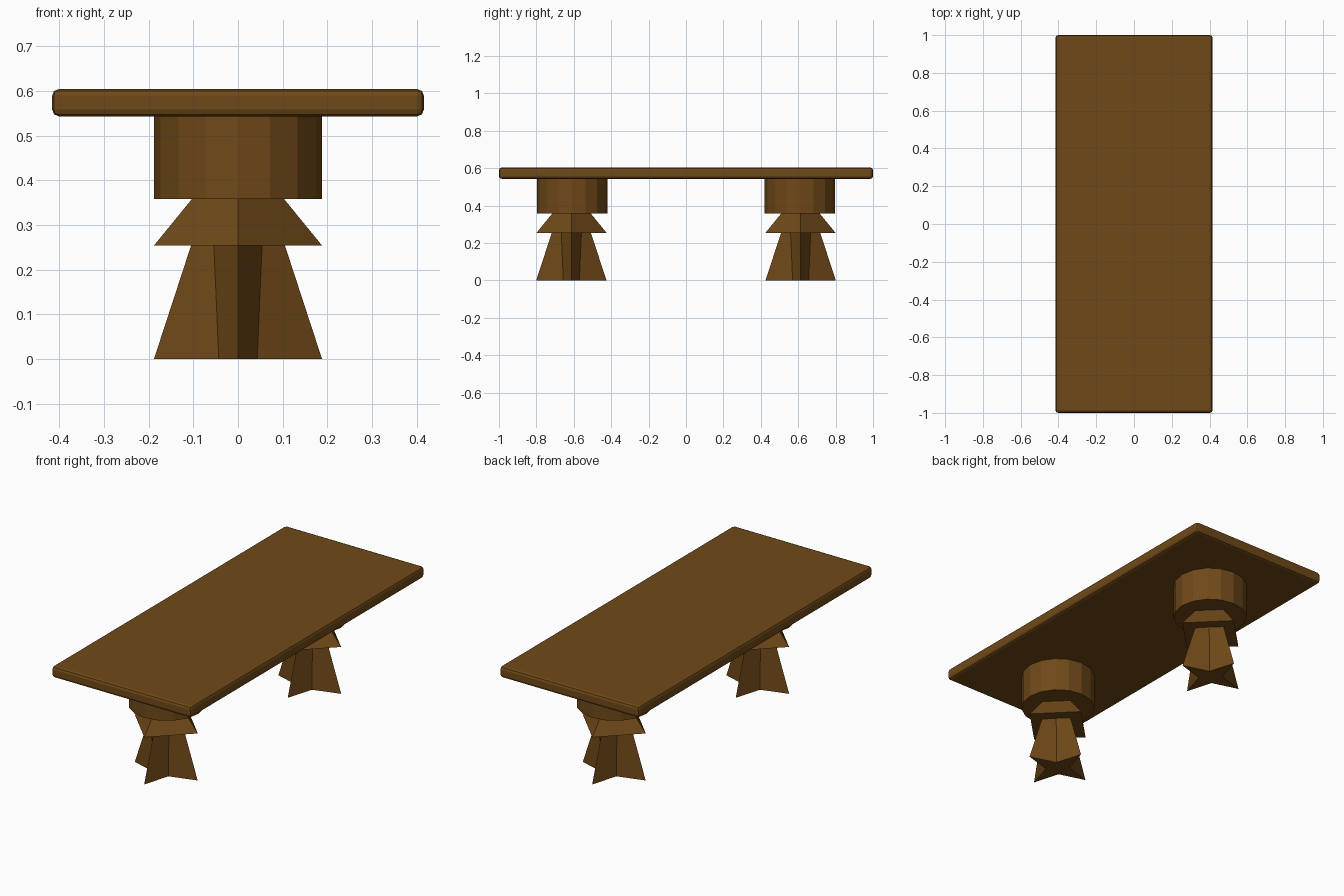
import bpy, bmesh
from math import cos, sin, pi, sqrt

if "Cube" in bpy.data.objects:
    bpy.data.objects.remove(bpy.data.objects["Cube"])

wood = bpy.data.materials.new("dark_wood")
wood.diffuse_color = (0.16, 0.066, 0.009, 1)
wood.use_nodes = True
wood.node_tree.nodes["Principled BSDF"].inputs["Base Color"].default_value = wood.diffuse_color


def ring(outer, n, inner=None):
    """Points around z; odd points use the inner radius for a star outline."""
    return [((inner if inner and i % 2 else outer) * cos(2 * pi * i / n),
             (inner if inner and i % 2 else outer) * sin(2 * pi * i / n)) for i in range(n)]


def loft(name, low, high, z0, z1, y):
    """Closed solid between two outlines with the same number of points."""
    bm = bmesh.new()
    a = [bm.verts.new((px, py, z0)) for px, py in low]
    b = [bm.verts.new((px, py, z1)) for px, py in high]
    n = len(a)
    bm.faces.new(a[::-1])
    bm.faces.new(b)
    for i in range(n):
        j = (i + 1) % n
        bm.faces.new((a[i], a[j], b[j], b[i]))
    me = bpy.data.meshes.new(name)
    bm.to_mesh(me)
    bm.free()
    ob = bpy.data.objects.new(name, me)
    ob.location.y = y
    me.materials.append(wood)
    bpy.context.collection.objects.link(ob)
    return ob


# Table top: slab with rounded edges
bpy.ops.mesh.primitive_cube_add(size=1, location=(0, 0, 0.5735))
top = bpy.context.object
top.name = "table_top"
top.scale = (0.832, 2.0, 0.061)
bpy.ops.object.transform_apply(location=False, rotation=False, scale=True)
bev = top.modifiers.new("rounded_edges", 'BEVEL')
bev.width = 0.015
bev.segments = 2
top.data.materials.append(wood)

# Two pedestals: drum, flared collar, four-pointed foot
for side, s in (("front", -1), ("back", 1)):
    loft(side + "_drum", ring(0.188, 16), ring(0.188, 16), 0.358, 0.545, s * 0.609)
    loft(side + "_collar", ring(0.188, 4), ring(0.103, 4), 0.254, 0.358, s * 0.612)
    loft(side + "_foot", ring(0.188, 8, 0.043 * sqrt(2)),
         ring(0.105, 8, 0.054 * sqrt(2)), 0, 0.254, s * 0.613)
